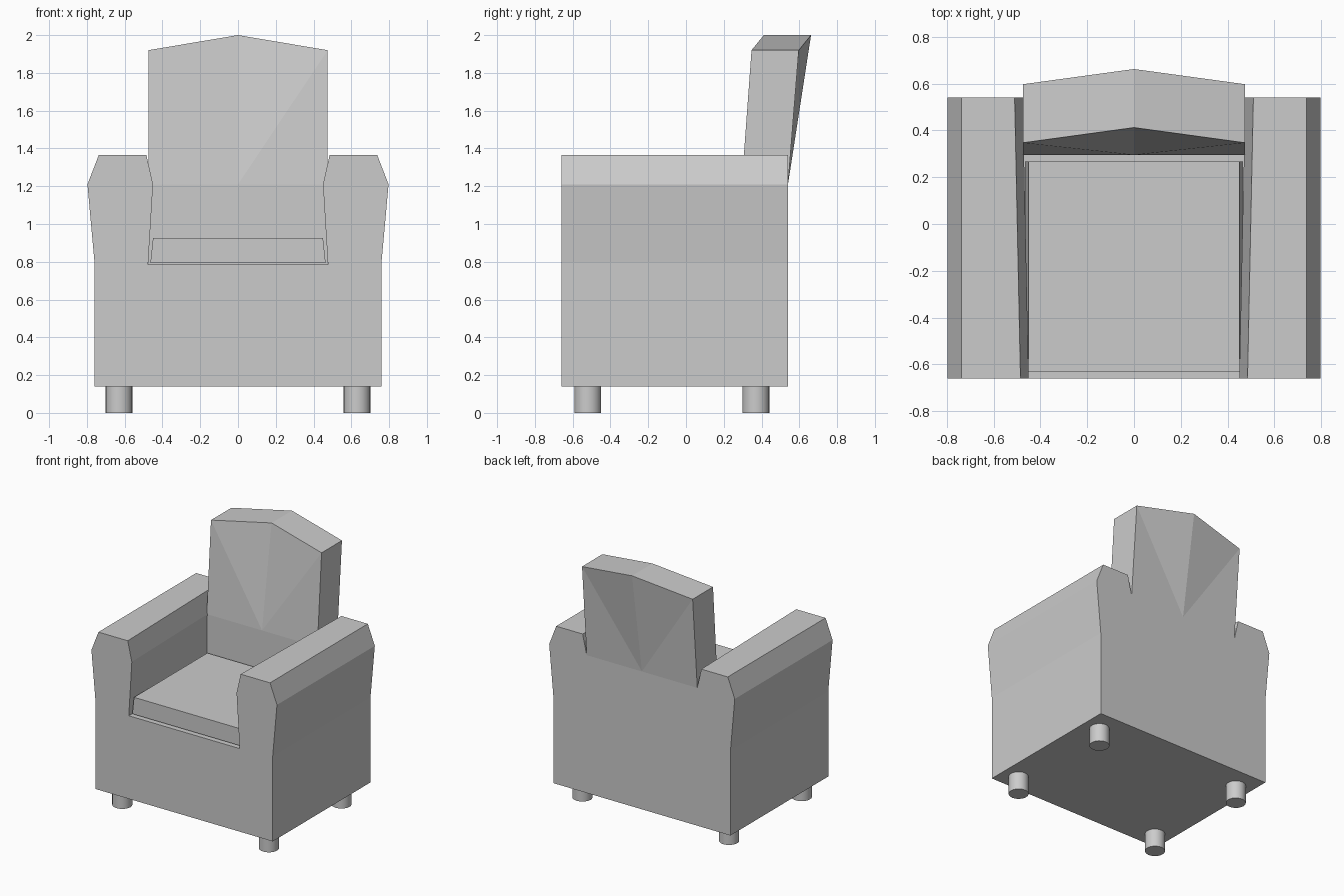
import bpy, bmesh

if "Cube" in bpy.data.objects:
    bpy.data.objects.remove(bpy.data.objects["Cube"])


def loft(name, rings):
    """Join matching closed outlines with flat faces and cap both ends."""
    bm = bmesh.new()
    loops = [[bm.verts.new(p) for p in ring] for ring in rings]
    n = len(loops[0])
    for a, b in zip(loops, loops[1:]):
        for i in range(n):
            j = (i + 1) % n
            bm.faces.new((a[i], a[j], b[j], b[i]))
    bm.faces.new(loops[0][::-1])
    bm.faces.new(loops[-1])
    bmesh.ops.recalc_face_normals(bm, faces=bm.faces[:])
    mesh = bpy.data.meshes.new(name)
    bm.to_mesh(mesh)
    bm.free()
    obj = bpy.data.objects.new(name, mesh)
    bpy.context.collection.objects.link(obj)
    return obj


# Base and arms: one U-shaped profile, the arms opening slightly to the rear
def body_ring(y, spread):
    half = [(0.76, 0.14), (0.76, 0.80), (0.797, 1.21), (0.737, 1.365),
            (0.485 + spread, 1.365), (0.45 + spread, 1.21), (0.476, 0.785)]
    return ([(x, y, z) for x, z in half]
            + [(-x, y, z) for x, z in reversed(half)])


loft("base_and_arms", [body_ring(-0.66, 0), body_ring(0.54, 0.025)])


# Backrest: upright below the arms, leaning above, with a peaked middle.
# Each half is lofted through its levels from a left, centre, right outline.
def add_backrest():
    bm = bmesh.new()
    # level: side front y, side back y, side z, centre front y, back y, z
    levels = [(0.295, 0.54, 0.785, 0.295, 0.54, 0.785),
              (0.295, 0.54, 1.21, 0.295, 0.54, 1.21),
              (0.347, 0.597, 1.92, 0.412, 0.662, 2.0)]
    w = 0.475
    rows = []
    for sf, sb, sz, cf, cb, cz in levels:
        pts = [(-w, sf, sz), (0, cf, cz), (w, sf, sz),
               (w, sb, sz), (0, cb, cz), (-w, sb, sz)]
        rows.append([bm.verts.new(p) for p in pts])
    for a, b in zip(rows, rows[1:]):
        for i in range(6):
            j = (i + 1) % 6
            if b is rows[-1] and i in (0, 1, 3, 4):
                # creases run from the lower centre to the upper corners
                c, s = (i, j) if i in (1, 4) else (j, i)
                bm.faces.new((a[c], a[s], b[s]))
                bm.faces.new((a[c], b[s], b[c]))
            else:
                bm.faces.new((a[i], a[j], b[j], b[i]))
    bm.faces.new(rows[0])
    t = rows[-1]
    bm.faces.new((t[0], t[1], t[4], t[5]))
    bm.faces.new((t[1], t[2], t[3], t[4]))
    bmesh.ops.recalc_face_normals(bm, faces=bm.faces[:])
    mesh = bpy.data.meshes.new("backrest")
    bm.to_mesh(mesh)
    bm.free()
    bpy.context.collection.objects.link(bpy.data.objects.new("backrest", mesh))


add_backrest()


# Seat cushion, narrowing towards the top
def cushion_ring(w, z):
    return [(-w, -0.633, z), (w, -0.633, z), (w, 0.267, z), (-w, 0.267, z)]


loft("seat_cushion", [cushion_ring(0.464, 0.793), cushion_ring(0.45, 0.925)])

# Round legs
for x in (-0.63, 0.63):
    for y in (-0.52, 0.37):
        bpy.ops.mesh.primitive_cylinder_add(
            vertices=24, radius=0.071, depth=0.14, location=(x, y, 0.07))
        bpy.context.object.name = "leg"
        bpy.ops.object.shade_smooth_by_angle()
